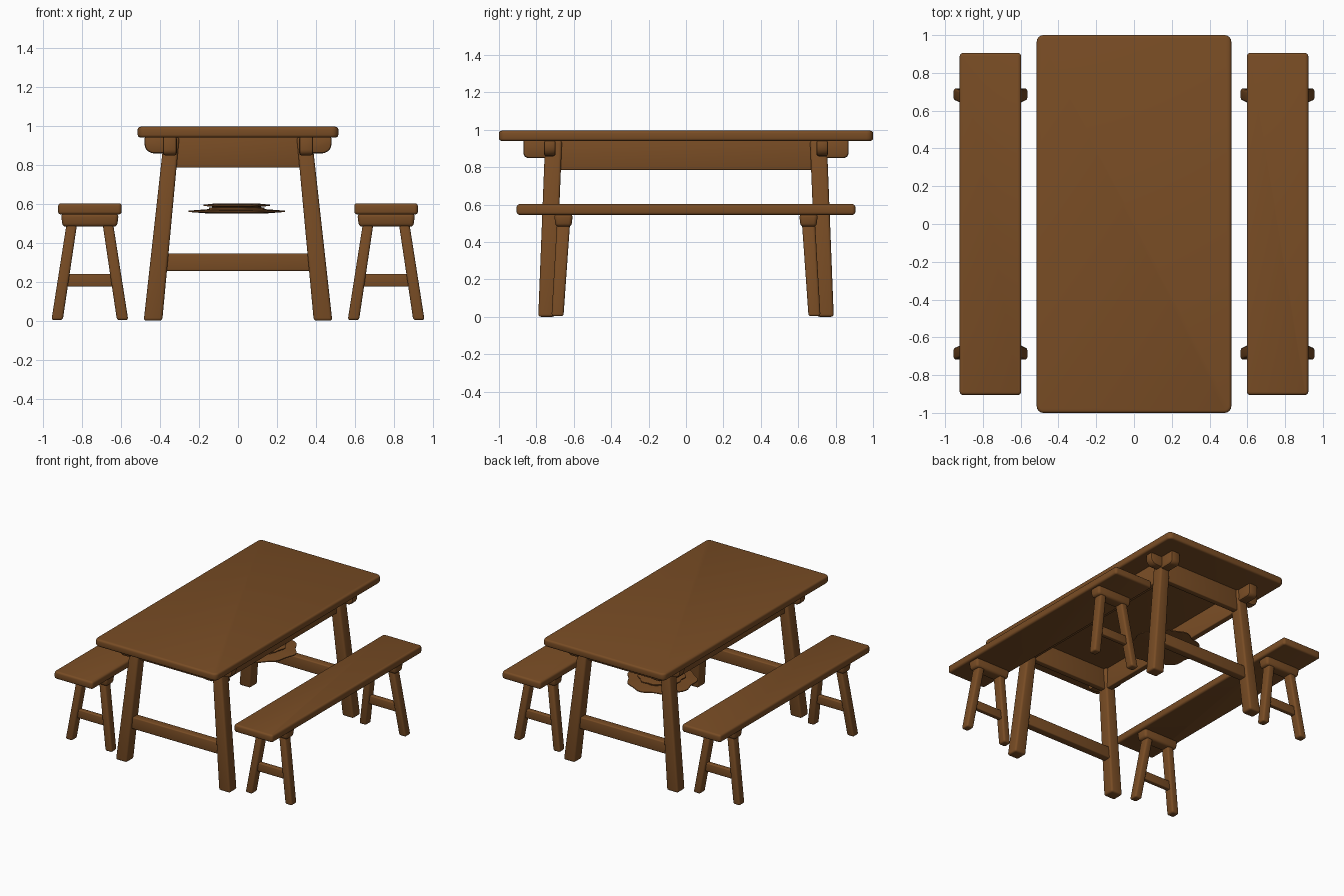
import bpy, bmesh, math
from mathutils import Vector

cube = bpy.data.objects.get("Cube")
if cube:
    bpy.data.objects.remove(cube, do_unlink=True)

COLOR = (0.19, 0.073, 0.018, 1)
wood = bpy.data.materials.new("brown_wood")
wood.use_nodes = True
wood.diffuse_color = COLOR
bsdf = wood.node_tree.nodes["Principled BSDF"]
bsdf.inputs["Base Color"].default_value = COLOR
bsdf.inputs["Roughness"].default_value = 0.8


def finish(name, bm, bevel=0, mirror="", segments=3):
    """Round the edges, then make a smooth object mirrored about the centre."""
    bmesh.ops.recalc_face_normals(bm, faces=bm.faces)
    if bevel:
        sharp = [e for e in bm.edges if e.calc_face_angle(0) > 0.7]
        bmesh.ops.bevel(bm, geom=sharp, offset=bevel, segments=segments,
                        profile=0.5, affect='EDGES', clamp_overlap=True)
    mesh = bpy.data.meshes.new(name)
    bm.to_mesh(mesh)
    bm.free()
    mesh.materials.append(wood)
    obj = bpy.data.objects.new(name, mesh)
    bpy.context.collection.objects.link(obj)
    bpy.ops.object.select_all(action='DESELECT')
    obj.select_set(True)
    bpy.context.view_layer.objects.active = obj
    bpy.ops.object.shade_smooth_by_angle(angle=math.radians(40))
    if mirror:
        mod = obj.modifiers.new("Mirror", 'MIRROR')
        mod.use_axis = ["x" in mirror, "y" in mirror, False]
        mod.use_mirror_merge = False
    return obj


def post(name, low, high, low_size, high_size, bevel, mirror=""):
    """Four-sided bar from a low rectangle to a high one."""
    bm = bmesh.new()
    rings = []
    for c, s in ((low, low_size), (high, high_size)):
        rings.append([bm.verts.new((c[0] + i * s[0] / 2, c[1] + j * s[1] / 2, c[2]))
                      for i, j in ((-1, -1), (1, -1), (1, 1), (-1, 1))])
    a, b = rings
    bm.faces.new(a[::-1])
    bm.faces.new(b)
    for i in range(4):
        k = (i + 1) % 4
        bm.faces.new((a[i], a[k], b[k], b[i]))
    return finish(name, bm, bevel, mirror)


def box(name, xs, ys, zs, bevel, mirror=""):
    cx, cy = sum(xs) / 2, sum(ys) / 2
    size = (xs[1] - xs[0], ys[1] - ys[0])
    return post(name, (cx, cy, zs[0]), (cx, cy, zs[1]), size, size, bevel, mirror)


def slab(name, cx, half_x, half_y, z0, z1, corner, bevel, mirror=""):
    """Board with rounded corners in plan."""
    bm = bmesh.new()
    verts = []
    for q, (sx, sy) in enumerate(((1, 1), (-1, 1), (-1, -1), (1, -1))):
        for i in range(5):
            a = (q + i / 4) * math.pi / 2
            verts.append(bm.verts.new((cx + sx * (half_x - corner) + corner * math.cos(a),
                                       sy * (half_y - corner) + corner * math.sin(a), z0)))
    base = bm.faces.new(verts)
    top = bmesh.ops.extrude_face_region(bm, geom=[base])["geom"]
    bmesh.ops.translate(bm, vec=(0, 0, z1 - z0),
                        verts=[v for v in top if isinstance(v, bmesh.types.BMVert)])
    return finish(name, bm, bevel, mirror)


def corbel(name, along_x, start, end, side, width, z0, z1, radius):
    """Bracket block with a rounded lower outer corner."""
    bm = bmesh.new()
    profile = [(start, z1), (start, z0)]
    for i in range(6):
        a = -math.pi / 2 + i / 5 * math.pi / 2
        profile.append((end - radius + radius * math.cos(a), z0 + radius + radius * math.sin(a)))
    profile.append((end, z1))
    lo = side - width / 2
    face = bm.faces.new([bm.verts.new((u, lo, z) if along_x else (lo, u, z)) for u, z in profile])
    new = bmesh.ops.extrude_face_region(bm, geom=[face])["geom"]
    bmesh.ops.translate(bm, vec=(0, width, 0) if along_x else (width, 0, 0),
                        verts=[v for v in new if isinstance(v, bmesh.types.BMVert)])
    return finish(name, bm, 0.012, "xy", 2)


def wavy_disc(name, radius, z, thick, lobes):
    """Thin plate with an uneven rim, thickest in the middle."""
    bm = bmesh.new()
    count = 64
    centre = Vector((-0.01, 0.31, z))
    rings = []
    for scale, h in ((0.6, -1), (1, -0.3), (1, 0.3), (0.6, 1)):
        ring = []
        for i in range(count):
            a = i * 2 * math.pi / count
            wave = 1 + 0.035 * math.sin(lobes * a) + 0.025 * math.sin(5 * a + 1)
            r = radius * scale * wave
            ring.append(bm.verts.new(centre + Vector((r * math.cos(a), r * math.sin(a), h * thick / 2))))
        rings.append(ring)
    for a, b in zip(rings, rings[1:]):
        for i in range(count):
            k = (i + 1) % count
            bm.faces.new((a[i], a[k], b[k], b[i]))
    bm.faces.new(rings[0][::-1])
    bm.faces.new(rings[-1])
    return finish(name, bm)


# Table
slab("table_top", 0, 0.515, 1.0, 0.94, 0.995, 0.035, 0.014)
post("table_legs", (0.436, -0.745, 0), (0.34, -0.708, 0.942),
     (0.095, 0.09), (0.078, 0.09), 0.014, "xy")
box("end_aprons", (-0.36, 0.36), (-0.735, -0.69), (0.785, 0.945), 0.006, "y")
box("side_aprons", (0.32, 0.365), (-0.72, 0.72), (0.785, 0.945), 0.006, "x")
box("table_stretchers", (-0.395, 0.395), (-0.76, -0.70), (0.255, 0.345), 0.008, "y")
corbel("side_corbels", True, 0.33, 0.48, 0.728, 0.062, 0.858, 0.945, 0.05)
corbel("end_corbels", False, 0.70, 0.87, 0.35, 0.072, 0.848, 0.945, 0.03)

# Benches
slab("bench_seats", 0.76, 0.163, 0.905, 0.545, 0.602, 0.018, 0.014, "x")
post("bench_cleats", (0.76, -0.655, 0.482), (0.76, -0.655, 0.55),
     (0.28, 0.085), (0.296, 0.1), 0.018, "xy")
for side, label in ((-1, "inner"), (1, "outer")):
    post("bench_" + label + "_legs", (0.76 + side * 0.168, -0.687, 0.003),
         (0.76 + side * 0.092, -0.655, 0.5), (0.058, 0.064), (0.054, 0.07), 0.013, "xy")
box("bench_stretchers", (0.625, 0.895), (-0.69, -0.655), (0.175, 0.24), 0.006, "xy")

# Thin stacked plates below the table top
wavy_disc("lower_plate", 0.24, 0.561, 0.022, 9)
wavy_disc("middle_plate", 0.14, 0.577, 0.02, 8)
wavy_disc("upper_plate", 0.165, 0.592, 0.02, 11)
